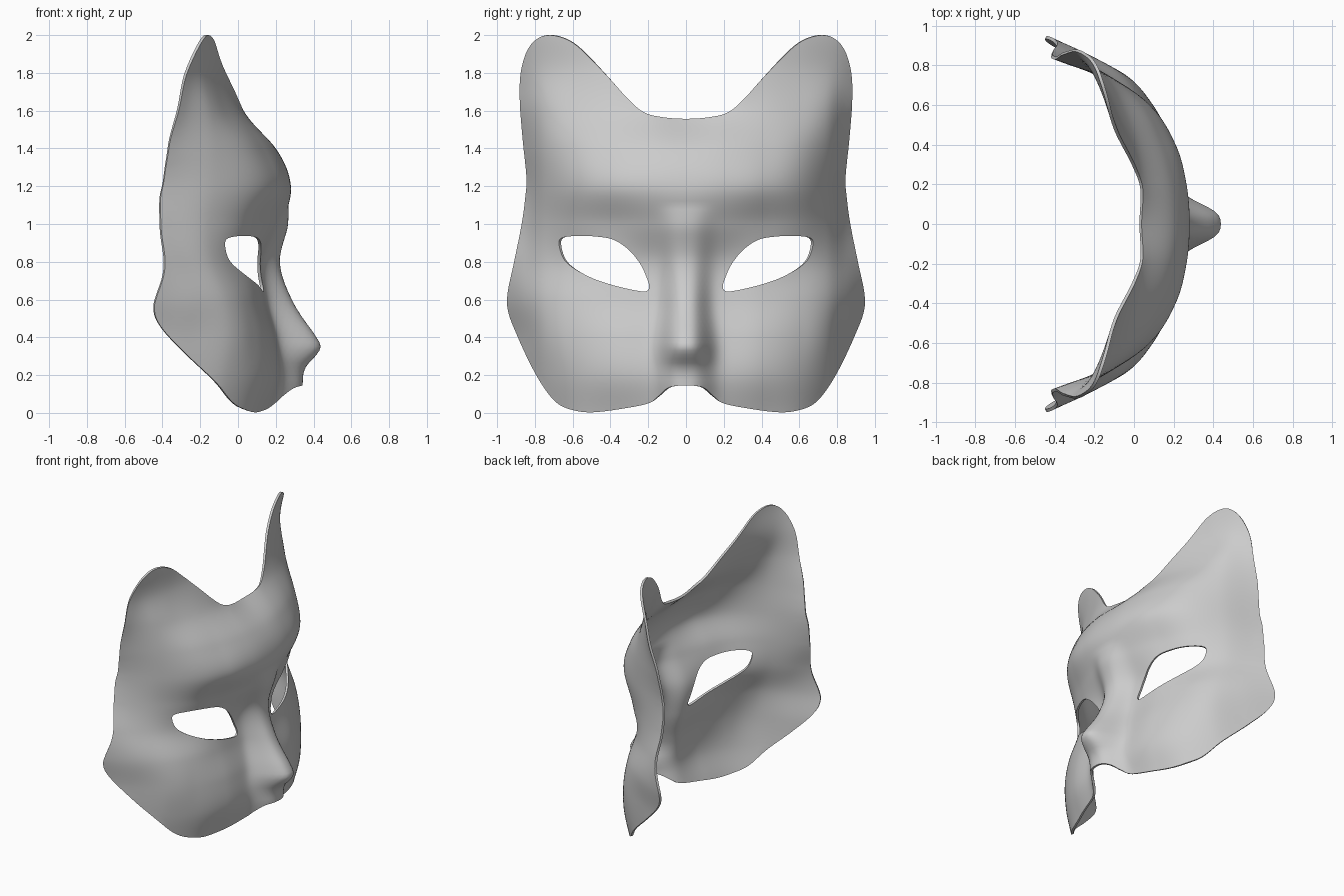
import bpy, math
from mathutils import Vector, kdtree
from mathutils.geometry import delaunay_2d_cdt

if "Cube" in bpy.data.objects:
    bpy.data.objects.remove(bpy.data.objects["Cube"])


def spline(ks, vs, t):
    """Smooth curve through values vs at knots ks."""
    t = min(max(t, ks[0]), ks[-1])
    i = 0
    while i < len(ks) - 2 and t > ks[i + 1]:
        i += 1

    def slope(j):
        a, b = max(j - 1, 0), min(j + 1, len(ks) - 1)
        return (vs[b] - vs[a]) / (ks[b] - ks[a])
    h = ks[i + 1] - ks[i]
    u = (t - ks[i]) / h
    return ((2*u**3 - 3*u*u + 1) * vs[i] + (u**3 - 2*u*u + u) * h * slope(i)
            + (3*u*u - 2*u**3) * vs[i + 1] + (u**3 - u*u) * h * slope(i + 1))


def loop(pts, step=0.018):
    """Closed smooth outline through 2D points, evenly divided."""
    n, out = len(pts), []
    for i in range(n):
        p0, p1, p2, p3 = (Vector(pts[(i + k) % n]) for k in (-1, 0, 1, 2))
        m = max(2, round((p2 - p1).length / step))
        for j in range(m):
            u = j / m
            out.append(0.5 * (2*p1 + (p2 - p0)*u + (2*p0 - 5*p1 + 4*p2 - p3)*u*u
                              + (3*p1 - p0 - 3*p2 + p3)*u**3))
    return out


def inside(p, poly):
    hit = False
    for a, b in zip(poly, poly[1:] + poly[:1]):
        if (a.y > p.y) != (b.y > p.y) and p.x < (b.x - a.x) * (p.y - a.y) / (b.y - a.y) + a.x:
            hit = not hit
    return hit


# face relief: depth x for sideways knots (columns) and height knots (rows)
YK = [0, .2, .4, .6, .75, .85, .95]
ZK = [0, .2, .4, .6, .8, 1.0, 1.2, 1.4, 1.6, 1.8, 2.0]
RELIEF = [
    [.22, .18, .13, .04, -.13, -.34, -.56],
    [.24, .225, .19, .09, -.07, -.29, -.52],
    [.22, .20, .175, .09, -.04, -.26, -.52],
    [.17, .145, .12, .05, -.06, -.22, -.44],
    [.16, .125, .09, -.015, -.14, -.29, -.45],
    [.235, .20, .13, .02, -.16, -.37, -.55],
    [.28, .265, .21, .08, -.14, -.41, -.62],
    [.20, .19, .14, .04, -.13, -.345, -.55],
    [.00, .03, .01, -.06, -.15, -.28, -.40],
    [-.10, -.02, -.055, -.12, -.185, -.25, -.33],
    [-.20, -.08, -.08, -.12, -.165, -.20, -.25]]
# nose ridge height above the relief
NZ = [0, .1, .15, .2, .25, .3, .35, .4, .5, .6, .7, .8, .9, 1.0, 1.1]
NA = [.09, .10, .105, .105, .125, .175, .21, .195, .15, .115, .085, .062, .045, .03, 0]


def depth(y, z):
    y = abs(y)
    yk = [-YK[1]] + YK
    x = spline(ZK, [spline(yk, [r[1]] + r, y) for r in RELIEF], z)
    w = spline([0, .3, .6, 1.0, 2.0], [.13, .125, .105, .12, .12], z)
    return x + spline(NZ, NA, z) * math.exp(-(y / w) ** 3)


# mask outline and eye openings
half = [(.12, 1.565), (.22, 1.59), (.3, 1.655), (.4, 1.765), (.5, 1.87), (.6, 1.96),
        (.7, 1.998), (.78, 1.985), (.84, 1.92), (.875, 1.8), (.88, 1.65), (.865, 1.45),
        (.845, 1.25), (.85, 1.15), (.87, 1.0), (.91, .8), (.945, .63), (.94, .53),
        (.89, .4), (.82, .25), (.75, .13), (.68, .05), (.6, .015), (.5, .003),
        (.35, .02), (.2, .05), (.15, .085), (.1, .13), (.05, .143)]
outline = loop([(0, 1.557)] + half + [(0, .145)] + [(-y, z) for y, z in reversed(half)])
eye = [(.195, .67), (.21, .72), (.24, .785), (.3, .86), (.38, .915), (.47, .933), (.58, .937),
       (.66, .925), (.672, .89), (.65, .82), (.6, .77), (.5, .715), (.4, .68), (.3, .655), (.215, .643)]
eyes = [loop(eye, .012), loop([(-y, z) for y, z in reversed(eye)], .012)]

# fill the flat shape with an even grid of points joined to the borders
pts, edges = [], []
for ring in [outline] + eyes:
    s, n = len(pts), len(ring)
    pts += ring
    edges += [(s + i, s + (i + 1) % n) for i in range(n)]
tree = kdtree.KDTree(len(pts))
for i, p in enumerate(pts):
    tree.insert((p.x, p.y, 0), i)
tree.balance()
S = .022
for j in range(int(2 / S) + 1):
    for i in range(-44, 45):
        p = Vector(((i + .5 * (j % 2)) * S, j * S))
        if tree.find((p.x, p.y, 0))[2] > .013:
            pts.append(p)
v2, _, tris, *_ = delaunay_2d_cdt(pts, edges, [], 0, 1e-6)
faces = []
for f in tris:
    c = sum((v2[i] for i in f), Vector((0, 0))) / len(f)
    if inside(c, outline) and not any(inside(c, e) for e in eyes):
        a, b, d = (v2[i] for i in f[:3])
        f = list(f)
        faces.append(f if (b - a).cross(d - a) > 0 else f[::-1])
used = sorted({i for f in faces for i in f})
idx = {o: n for n, o in enumerate(used)}

# curved mask shell
me = bpy.data.meshes.new("mask")
me.from_pydata([(depth(*v2[i]), v2[i].x, v2[i].y) for i in used], [],
               [[idx[i] for i in f] for f in faces])
mask = bpy.data.objects.new("mask", me)
bpy.context.collection.objects.link(mask)
mat = bpy.data.materials.new("plain grey")
mat.diffuse_color = (.6, .6, .6, 1)
mat.use_nodes = True
mat.node_tree.nodes["Principled BSDF"].inputs["Base Color"].default_value = mat.diffuse_color
me.materials.append(mat)
sol = mask.modifiers.new("thickness", 'SOLIDIFY')
sol.thickness, sol.offset = .016, -1
bpy.context.view_layer.objects.active = mask
mask.select_set(True)
bpy.ops.object.modifier_apply(modifier=sol.name)
bpy.ops.object.shade_smooth_by_angle(angle=math.radians(40))
